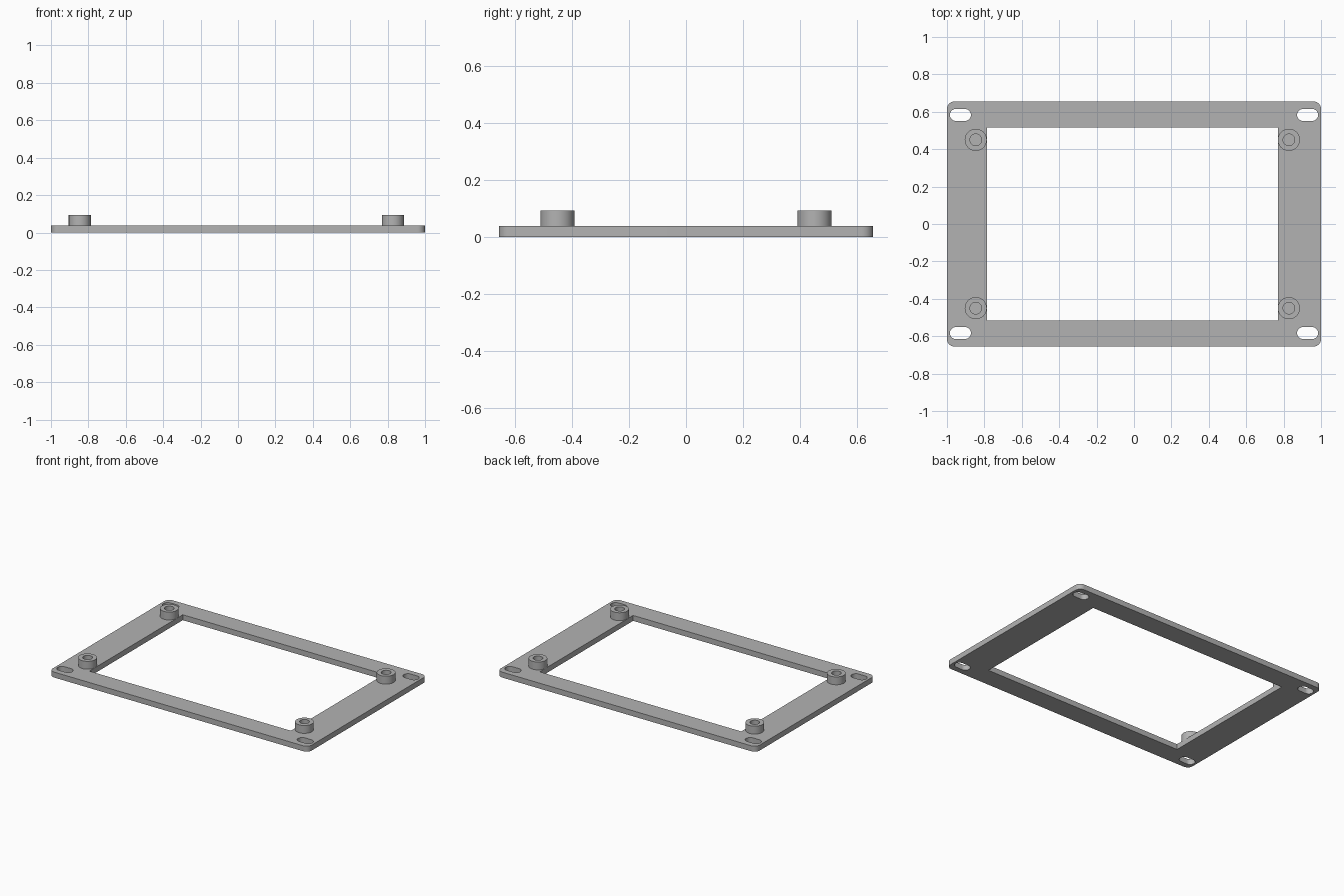
import bpy
from math import cos, sin, pi

cube = bpy.data.objects.get("Cube")
if cube:
    bpy.data.objects.remove(cube)

PLATE_TOP, BOSS_TOP = 0.038, 0.093

grey = bpy.data.materials.new("grey")
grey.use_nodes = True
colour = (0.45, 0.45, 0.45, 1)
grey.diffuse_color = colour
grey.node_tree.nodes["Principled BSDF"].inputs["Base Color"].default_value = colour


def rounded(cx, cy, hx, hy, r, steps=12):
    """Outline of a rounded rectangle (a circle or slot when r is large)."""
    points = []
    for q, (sx, sy) in enumerate([(1, 1), (-1, 1), (-1, -1), (1, -1)]):
        for i in range(steps + 1):
            a = (q + i / steps) * pi / 2
            points.append((cx + sx * (hx - r) + r * cos(a),
                           cy + sy * (hy - r) + r * sin(a)))
    return points


def rectangle(x0, x1, y0, y1):
    return [(x0, y0), (x1, y0), (x1, y1), (x0, y1)]


def extruded(name, outlines, z0, z1):
    """Fill the first outline, with the others as holes, between two heights."""
    curve = bpy.data.curves.new(name, 'CURVE')
    curve.dimensions = '2D'
    curve.fill_mode = 'BOTH'
    curve.extrude = (z1 - z0) / 2
    for points in outlines:
        spline = curve.splines.new('POLY')
        spline.points.add(len(points) - 1)
        for p, (x, y) in zip(spline.points, points):
            p.co = (x, y, 0, 1)
        spline.use_cyclic_u = True
    obj = bpy.data.objects.new(name, curve)
    bpy.context.collection.objects.link(obj)
    obj.location.z = (z0 + z1) / 2
    bpy.ops.object.select_all(action='DESELECT')
    obj.select_set(True)
    bpy.context.view_layer.objects.active = obj
    bpy.ops.object.convert(target='MESH')
    obj = bpy.context.object
    # Weld the caps to the walls so the solid is closed
    bpy.ops.object.mode_set(mode='EDIT')
    bpy.ops.mesh.select_all(action='SELECT')
    bpy.ops.mesh.remove_doubles(threshold=0.0001)
    bpy.ops.mesh.normals_make_consistent(inside=False)
    bpy.ops.object.mode_set(mode='OBJECT')
    obj.data.materials.clear()
    obj.data.materials.append(grey)
    bpy.ops.object.shade_smooth_by_angle()
    return obj


# Flat frame with a slightly off-centre opening and four mounting slots
corners = [(sx, sy) for sx in (-1, 1) for sy in (-1, 1)]
slots = [rounded(0.928 * sx, 0.583 * sy, 0.056, 0.032, 0.0319) for sx, sy in corners]
extruded("frame_plate",
         [rounded(0, 0, 1, 0.655, 0.04), rectangle(-0.787, 0.769, -0.515, 0.515)] + slots,
         0, PLATE_TOP)

# Ring-shaped standoffs, tangent to the opening's sides
for side, x in (("right", -0.846), ("left", 0.828)):
    for end, y in (("front", -0.45), ("back", 0.45)):
        extruded(f"standoff_{end}_{side}",
                 [rounded(x, y, r, r, r * 0.9999) for r in (0.059, 0.031)],
                 PLATE_TOP, BOSS_TOP)
